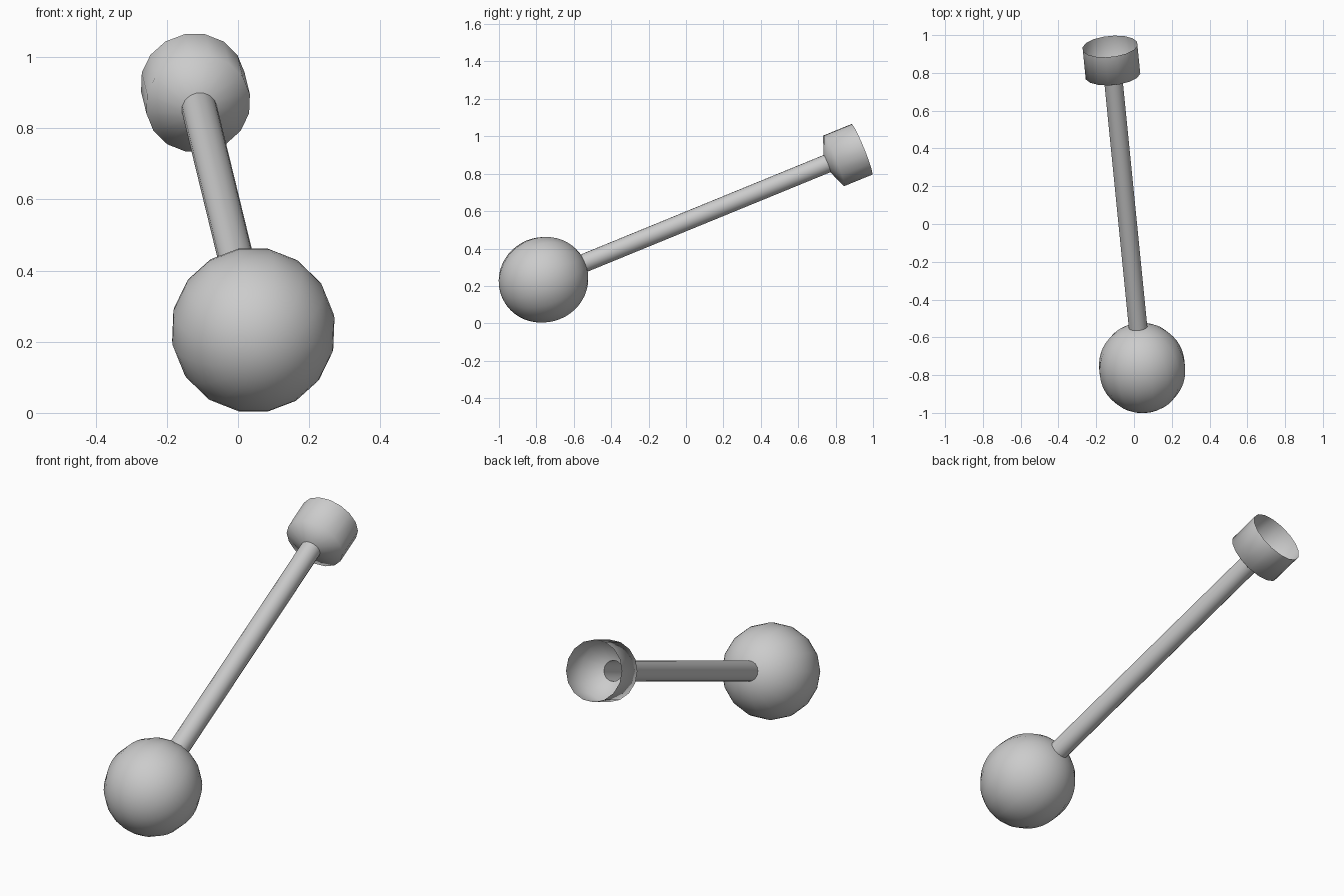
import bpy, bmesh, math
from mathutils import Vector, Matrix

if "Cube" in bpy.data.objects:
    bpy.data.objects.remove(bpy.data.objects["Cube"])

SIDES = 16
START = Vector((0.043, -0.762, 0.233))   # centre of the ball
END = Vector((-0.127, 0.94, 0.93))       # centre of the cup rim
axis = (END - START).normalized()
side = axis.cross(Vector((0, 0, 1))).normalized()
up = side.cross(axis)
FRAME = Matrix((side, up, -axis)).transposed()   # right-handed local frame
if FRAME.determinant() < 0:
    FRAME = Matrix((side, up, axis)).transposed()
SIGN = 1 if FRAME.col[2].dot(axis) > 0 else -1
LENGTH = (END - START).length


def lathe(name, profile):
    """Spin (radius, distance along the axis) points around the slanted axis."""
    bm = bmesh.new()
    rings = []
    for r, t in profile:
        ring = []
        for i in range(SIDES):
            a = 2 * math.pi * (i + 0.5) / SIDES
            ring.append(bm.verts.new((r * math.cos(a), r * math.sin(a), SIGN * t)))
        rings.append(ring)
    for a, b in zip(rings, rings[1:]):
        for i in range(SIDES):
            j = (i + 1) % SIDES
            loop = (a[i], a[j], b[j], b[i])
            bm.faces.new(loop if SIGN > 0 else loop[::-1])
    bmesh.ops.remove_doubles(bm, verts=bm.verts, dist=1e-5)
    for f in bm.faces:
        f.smooth = True
    mesh = bpy.data.meshes.new(name)
    bm.to_mesh(mesh)
    bm.free()
    obj = bpy.data.objects.new(name, mesh)
    obj.matrix_world = Matrix.Translation(START) @ FRAME.to_4x4()
    bpy.context.collection.objects.link(obj)
    return obj


# Ball, slightly stretched along the rod
N = 24
lathe("ball", [(0.231 * math.sin(math.pi * k / N), -0.241 * math.cos(math.pi * k / N))
               for k in range(N + 1)])

# Hollow rod
lathe("rod", [(0.05, 0.225), (0.05, LENGTH - 0.202)])

# Open cup with a shallow conical base
lathe("cup", [(0.05, LENGTH - 0.202), (0.148, LENGTH - 0.162), (0.148, LENGTH)])
